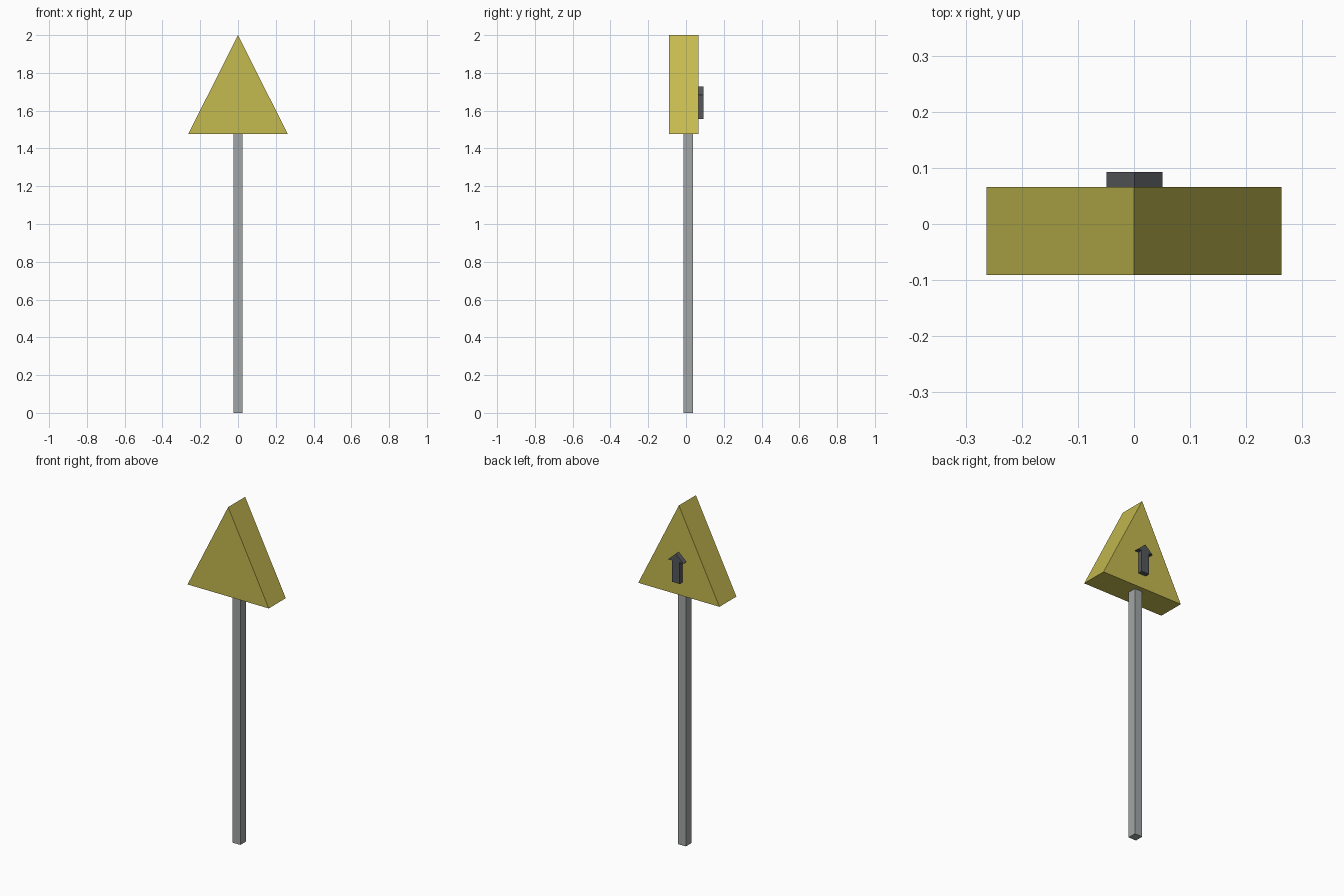
import bpy, bmesh

if "Cube" in bpy.data.objects:
    bpy.data.objects.remove(bpy.data.objects["Cube"])


def material(name, rgb):
    m = bpy.data.materials.new(name)
    m.diffuse_color = (*rgb, 1)
    m.use_nodes = True
    m.node_tree.nodes["Principled BSDF"].inputs["Base Color"].default_value = m.diffuse_color
    return m


def prism(name, profile, y0, y1, mat):
    """Extrude an (x, z) profile along y from y0 to y1."""
    bm = bmesh.new()
    face = bm.faces.new([bm.verts.new((x, y0, z)) for x, z in profile])
    ext = bmesh.ops.extrude_face_region(bm, geom=[face])
    moved = [v for v in ext["geom"] if isinstance(v, bmesh.types.BMVert)]
    bmesh.ops.translate(bm, verts=moved, vec=(0, y1 - y0, 0))
    bmesh.ops.recalc_face_normals(bm, faces=bm.faces)
    mesh = bpy.data.meshes.new(name)
    bm.to_mesh(mesh)
    bm.free()
    mesh.materials.append(mat)
    obj = bpy.data.objects.new(name, mesh)
    bpy.context.collection.objects.link(obj)
    return obj


yellow = material("sign_yellow", (0.56, 0.49, 0.08))
metal = material("post_grey", (0.36, 0.38, 0.38))
dark = material("arrow_dark_grey", (0.09, 0.095, 0.1))

# Square post
prism("post", [(-0.025, 0), (0.025, 0), (0.025, 1.477), (-0.025, 1.477)],
      -0.014, 0.037, metal)

# Thick triangular sign board
prism("sign_board", [(-0.263, 1.477), (0.263, 1.477), (0, 2.0)],
      -0.091, 0.066, yellow)

# Raised up-arrow on the rear face: half outline mirrored about its centre
cx = 0.001
half = [(0.025, 1.557), (0.025, 1.682), (0.05, 1.682)]
outline = ([(cx + x, z) for x, z in half] + [(cx, 1.727)]
           + [(cx - x, z) for x, z in reversed(half)])
prism("arrow", outline, 0.066, 0.093, dark)
